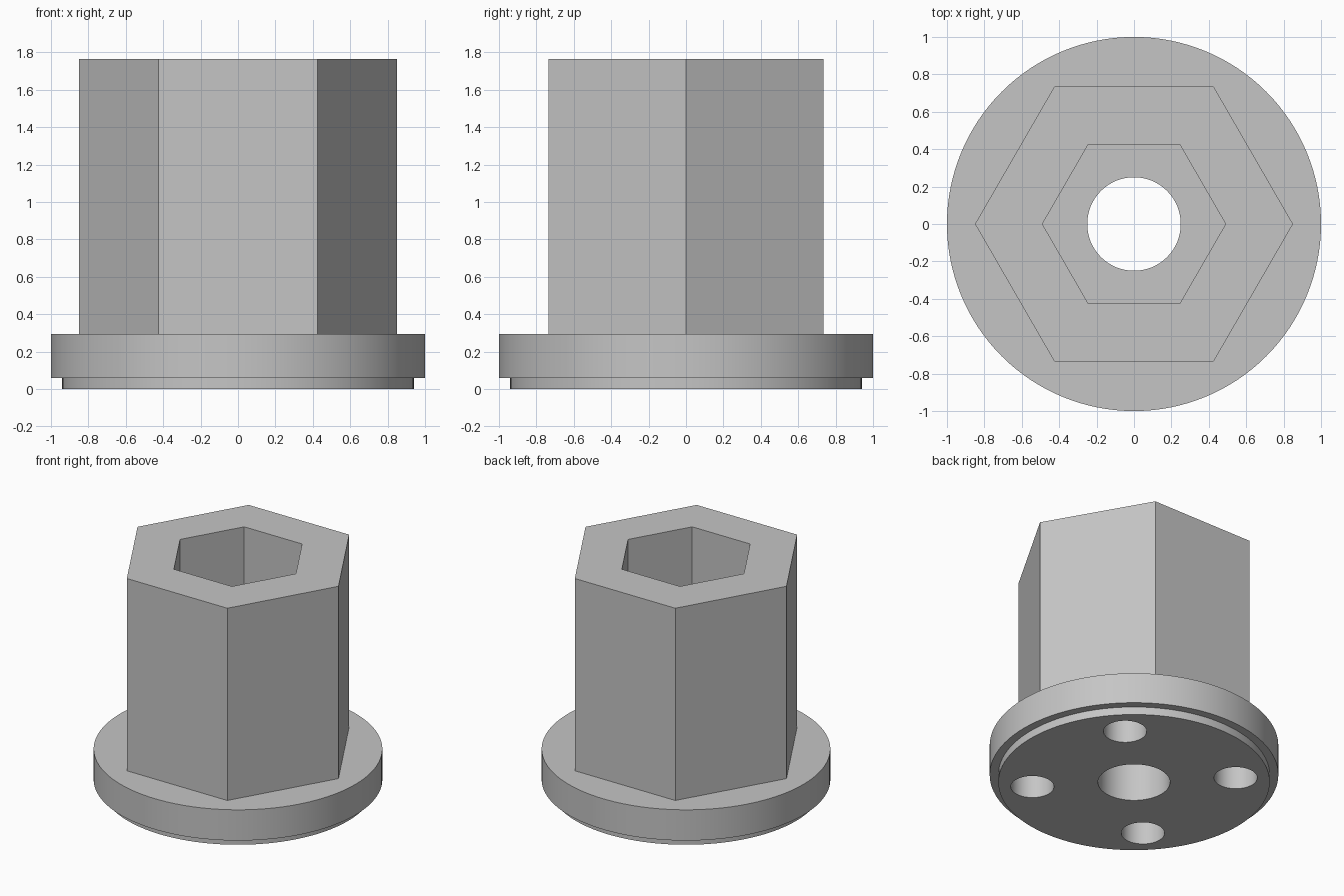
import bpy
import bmesh
import math
from mathutils import Matrix, Vector

cube = bpy.data.objects.get("Cube")
if cube:
    bpy.data.objects.remove(cube, do_unlink=True)

grey = bpy.data.materials.new("plain grey")
grey.use_nodes = True
colour = (0.56, 0.56, 0.56, 1)
grey.diffuse_color = colour
grey.node_tree.nodes["Principled BSDF"].inputs["Base Color"].default_value = colour


def prism(name, radius, bottom, top, sides, x=0, y=0):
    """Upright prism with its first corner pointing along +x."""
    bm = bmesh.new()
    ring = [bm.verts.new((x + radius * math.cos(math.tau * i / sides),
                          y + radius * math.sin(math.tau * i / sides), bottom))
            for i in range(sides)]
    base = bm.faces.new(ring)
    new = bmesh.ops.extrude_face_region(bm, geom=[base])["geom"]
    bmesh.ops.translate(bm, vec=(0, 0, top - bottom),
                        verts=[v for v in new if isinstance(v, bmesh.types.BMVert)])
    bmesh.ops.recalc_face_normals(bm, faces=bm.faces)
    mesh = bpy.data.meshes.new(name)
    bm.to_mesh(mesh)
    bm.free()
    mesh.materials.append(grey)
    obj = bpy.data.objects.new(name, mesh)
    bpy.context.collection.objects.link(obj)
    return obj


def combine(target, other, operation):
    """Apply a boolean and discard the helper."""
    mod = target.modifiers.new(operation.lower(), 'BOOLEAN')
    mod.operation = operation
    mod.solver = 'EXACT'
    mod.object = other
    bpy.context.view_layer.objects.active = target
    bpy.ops.object.modifier_apply(modifier=mod.name)
    bpy.data.objects.remove(other, do_unlink=True)


FLANGE_TOP = 0.295
HEIGHT = 1.765

# Round flange with a narrower lip underneath
hub = prism("flanged_hex_hub", 1.0, 0.06, FLANGE_TOP, 128)
combine(hub, prism("lower_lip", 0.94, 0, 0.15, 128), 'UNION')

# Hexagonal body
combine(hub, prism("hex_body", 0.85, 0.2, HEIGHT, 6), 'UNION')

# Hexagonal socket and round through bore
combine(hub, prism("hex_socket", 0.49, 0.3, HEIGHT + 0.1, 6), 'DIFFERENCE')
combine(hub, prism("centre_bore", 0.25, -0.1, 0.5, 64), 'DIFFERENCE')

# Four blind holes in the underside
for x in (-0.5, 0.5):
    for y in (-0.5, 0.5):
        combine(hub, prism("blind_hole", 0.15, -0.1, 0.2, 48, x, y), 'DIFFERENCE')

# Smooth round walls, sharp corners
bpy.ops.object.select_all(action='DESELECT')
hub.select_set(True)
bpy.context.view_layer.objects.active = hub
bpy.ops.object.shade_smooth_by_angle(angle=math.radians(30))
